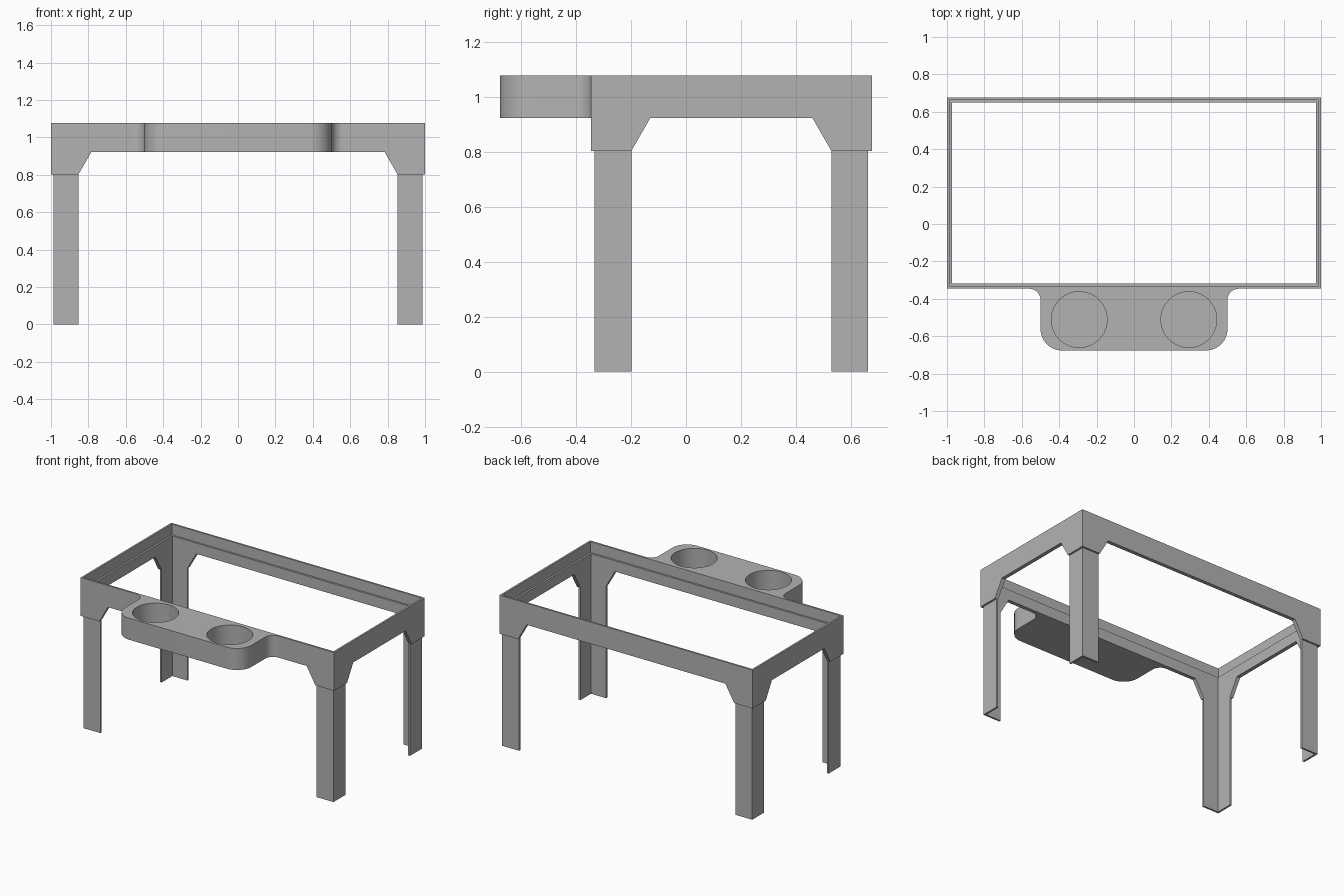
import bpy, bmesh
from math import sin, cos, pi
from mathutils import Vector

cube = bpy.data.objects.get("Cube")
if cube:
    bpy.data.objects.remove(cube, do_unlink=True)

# Shared sizes
X, FRONT, BACK = 1.0, -0.346, 0.676
SKIN, WALL = 0.0135, 0.027
TOP, LEDGE, RAIL, LEG_TOP = 1.076, 0.999, 0.922, 0.802
LEG_W, GUSSET_W = 0.147, 0.216

grey = bpy.data.materials.new("plain_grey")
grey.use_nodes = True
grey.diffuse_color = (0.45, 0.45, 0.45, 1)
grey.node_tree.nodes["Principled BSDF"].inputs["Base Color"].default_value = (0.45, 0.45, 0.45, 1)


def prism(name, outline, direction):
    """Extrude a closed 3D outline along a direction."""
    bm = bmesh.new()
    face = bm.faces.new([bm.verts.new(p) for p in outline])
    new = bmesh.ops.extrude_face_region(bm, geom=[face])["geom"]
    bmesh.ops.translate(bm, vec=Vector(direction),
                        verts=[v for v in new if isinstance(v, bmesh.types.BMVert)])
    bmesh.ops.recalc_face_normals(bm, faces=bm.faces)
    mesh = bpy.data.meshes.new(name)
    bm.to_mesh(mesh)
    bm.free()
    mesh.materials.append(grey)
    obj = bpy.data.objects.new(name, mesh)
    bpy.context.collection.objects.link(obj)
    return obj


def ring_box(name, inset, z0, z1):
    x, f, b = X - inset, FRONT + inset, BACK - inset
    return prism(name, [(-x, f, z0), (x, f, z0), (x, b, z0), (-x, b, z0)], (0, 0, z1 - z0))


def cut(obj, cutter):
    """Subtract a cutter and discard it."""
    mod = obj.modifiers.new("cut", 'BOOLEAN')
    mod.operation, mod.solver, mod.object = 'DIFFERENCE', 'EXACT', cutter
    bpy.context.view_layer.objects.active = obj
    bpy.ops.object.modifier_apply(modifier=mod.name)
    bpy.data.objects.remove(cutter, do_unlink=True)


def opening(low, high):
    """Opening under a rail, with sloped gussets at both ends: (along, z) pairs."""
    return [(low + LEG_W, LEG_TOP - 0.1), (low + LEG_W, LEG_TOP), (low + GUSSET_W, RAIL),
            (high - GUSSET_W, RAIL), (high - LEG_W, LEG_TOP), (high - LEG_W, LEG_TOP - 0.1)]


def arc(cx, cy, r, start, end, steps=16):
    angles = [start + (end - start) * i / steps for i in range(steps + 1)]
    return [(cx + r * cos(a), cy + r * sin(a)) for a in angles]


# Top frame: hollow box with an inner ledge and gusseted openings
frame = ring_box("top_frame", 0, LEG_TOP, TOP)
cut(frame, ring_box("inner_cutter", WALL, LEG_TOP - 0.1, TOP + 0.1))
cut(frame, ring_box("ledge_cutter", SKIN, LEDGE, TOP + 0.1))
cut(frame, prism("front_cutter", [(x, -1, z) for x, z in opening(-X, X)], (0, 2, 0)))
cut(frame, prism("side_cutter", [(-2, y, z) for y, z in opening(FRONT, BACK)], (4, 0, 0)))

# Four angle-section legs
profile = [(SKIN, SKIN), (LEG_W, SKIN), (LEG_W, WALL), (WALL, WALL), (WALL, LEG_W), (SKIN, LEG_W)]
for side, sx in (("left", 1), ("right", -1)):
    for end, edge, sy in (("front", FRONT, 1), ("back", BACK, -1)):
        prism(f"{end}_{side}_leg", [(sx * (X - u), edge + sy * v, 0) for u, v in profile],
              (0, 0, LEG_TOP))

# Cup holder: rounded shelf flared into the frame, with two blind wells
HALF, FAR, ROUND, FLARE = 0.5, -0.676, 0.115, 0.06
right_half = (arc(HALF - ROUND, FAR + ROUND, ROUND, -pi / 2, 0)
              + arc(HALF + FLARE, FRONT - FLARE, FLARE, pi, pi / 2))
outline = right_half + [(-x, y) for x, y in reversed(right_half)]
holder = prism("cup_holder", [(x, y, RAIL) for x, y in outline], (0, 0, TOP - RAIL))
for cx in (-0.293, 0.293):
    well = arc(cx, -0.511, 0.149, 0, 2 * pi, 64)[:-1]
    cut(holder, prism("well_cutter", [(x, y, RAIL + SKIN) for x, y in well], (0, 0, 0.3)))

bpy.ops.object.select_all(action='DESELECT')
holder.select_set(True)
bpy.context.view_layer.objects.active = holder
bpy.ops.object.shade_smooth_by_angle(angle=pi / 6)
